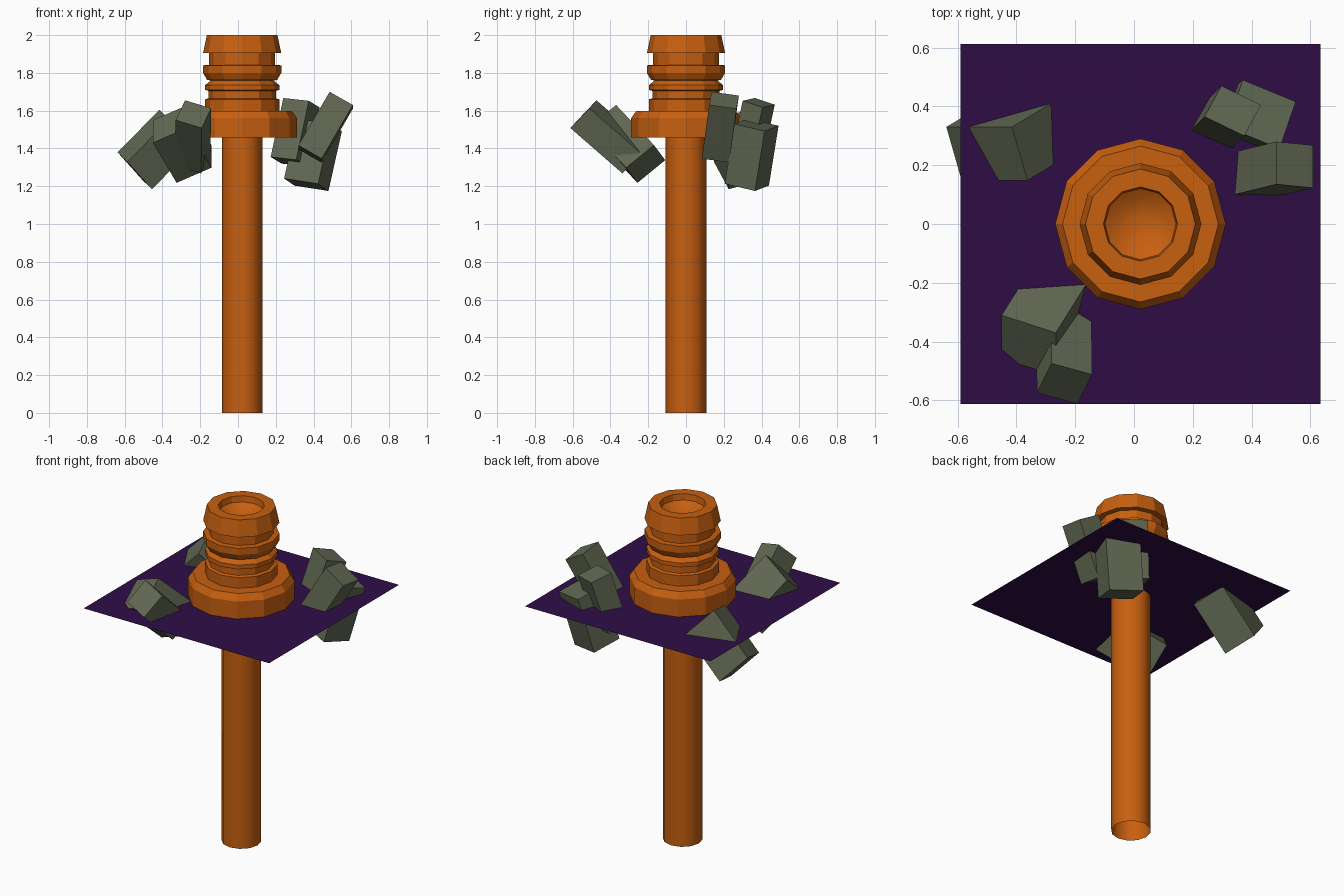
import bpy, bmesh, math
from mathutils import Vector

if "Cube" in bpy.data.objects:
    bpy.data.objects.remove(bpy.data.objects["Cube"])

CX = 0.022      # axis of the post
SIDES = 12


def material(name, rgb):
    m = bpy.data.materials.new(name)
    m.diffuse_color = (*rgb, 1)
    m.use_nodes = True
    m.node_tree.nodes["Principled BSDF"].inputs["Base Color"].default_value = m.diffuse_color
    return m


orange = material("burnt_orange", (0.57, 0.115, 0.005))
stone = material("mossy_grey", (0.119, 0.138, 0.084))
purple = material("dark_purple", (0.028, 0.004, 0.061))


def finish(name, bm, mat):
    mesh = bpy.data.meshes.new(name)
    bm.to_mesh(mesh)
    bm.free()
    mesh.materials.append(mat)
    ob = bpy.data.objects.new(name, mesh)
    bpy.context.collection.objects.link(ob)
    return ob


def lathe(name, profile, mat, smooth=lambda z, r: False):
    """Spin (radius, height) points around the post axis."""
    bm = bmesh.new()
    rings = []
    for r, z in profile:
        if r == 0:
            rings.append([bm.verts.new((CX, 0, z))] * SIDES)
        else:
            rings.append([bm.verts.new((CX + r * math.cos(i * math.tau / SIDES),
                                        r * math.sin(i * math.tau / SIDES), z))
                          for i in range(SIDES)])
    for (lo, hi) in zip(rings, rings[1:]):
        for i in range(SIDES):
            j = (i + 1) % SIDES
            loop = list(dict.fromkeys((lo[i], lo[j], hi[j], hi[i])))
            f = bm.faces.new(loop)
            c = f.calc_center_median()
            f.smooth = smooth(c.z, math.hypot(c.x - CX, c.y))
    return finish(name, bm, mat)


def block(name, corner, a, b, c):
    """Tilted box from one corner and its three edges."""
    bm = bmesh.new()
    o, a, b, c = map(Vector, (corner, a, b, c))
    v = [bm.verts.new(o + a * i + b * j + c * k)
         for k in (0, 1) for j in (0, 1) for i in (0, 1)]
    for q in ((0, 2, 3, 1), (4, 5, 7, 6), (0, 1, 5, 4),
              (2, 6, 7, 3), (0, 4, 6, 2), (1, 3, 7, 5)):
        bm.faces.new([v[n] for n in q])
    bmesh.ops.recalc_face_normals(bm, faces=bm.faces)
    return finish(name, bm, stone)


# Post: open-ended smooth tube
lathe("post", [(0.108, 0), (0.108, 1.457)], orange, lambda z, r: True)

# Flange and ringed collar, with a smooth hollow in the top
lathe("collar", [
    (0.108, 1.457), (0.29, 1.457), (0.29, 1.56), (0.265, 1.597),
    (0.197, 1.597), (0.197, 1.66), (0.178, 1.665), (0.178, 1.705),
    (0.197, 1.71), (0.197, 1.735), (0.165, 1.76), (0.185, 1.762),
    (0.207, 1.80), (0.207, 1.84), (0.175, 1.842), (0.175, 1.905),
    (0.207, 1.905), (0.187, 2.0), (0.126, 2.0), (0.121, 1.965),
    (0.085, 1.94), (0.045, 1.927), (0, 1.922)],
    orange, lambda z, r: r < 0.115 and z > 1.9)

# Thin ground sheet around the flange
bm = bmesh.new()
h = 0.6125
bm.faces.new([bm.verts.new((CX + sx * h, sy * h, 1.456))
              for sx, sy in ((-1, -1), (1, -1), (1, 1), (-1, 1))])
finish("sheet", bm, purple)

# Stone blocks poking through the sheet
block("left_back_stone", (-0.415, 0.33, 1.605),
      (-0.223, 0, -0.225), (0.13, 0.078, -0.145), (0.052, -0.182, -0.051))
block("right_stone", (0.485, 0.135, 1.70),
      (0.123, -0.012, -0.07), (0, 0.145, -0.02), (-0.165, -0.04, -0.284))
block("back_right_stone", (0.37, 0.49, 1.52),
      (0.18, -0.074, -0.028), (-0.055, -0.16, 0.038), (-0.071, -0.051, -0.317))
block("back_inner_stone", (0.24, 0.365, 1.667),
      (0.135, -0.065, -0.015), (0.057, 0.105, -0.035), (-0.067, -0.067, -0.312))
block("front_left_stone", (-0.45, -0.31, 1.55),
      (0.184, -0.06, 0.08), (0.0, -0.147, -0.12), (0.125, 0.2, -0.212))
block("front_stone", (-0.28, -0.474, 1.655),
      (0.138, -0.038, -0.042), (-0.05, -0.10, -0.105), (-0.004, 0.275, -0.24))
